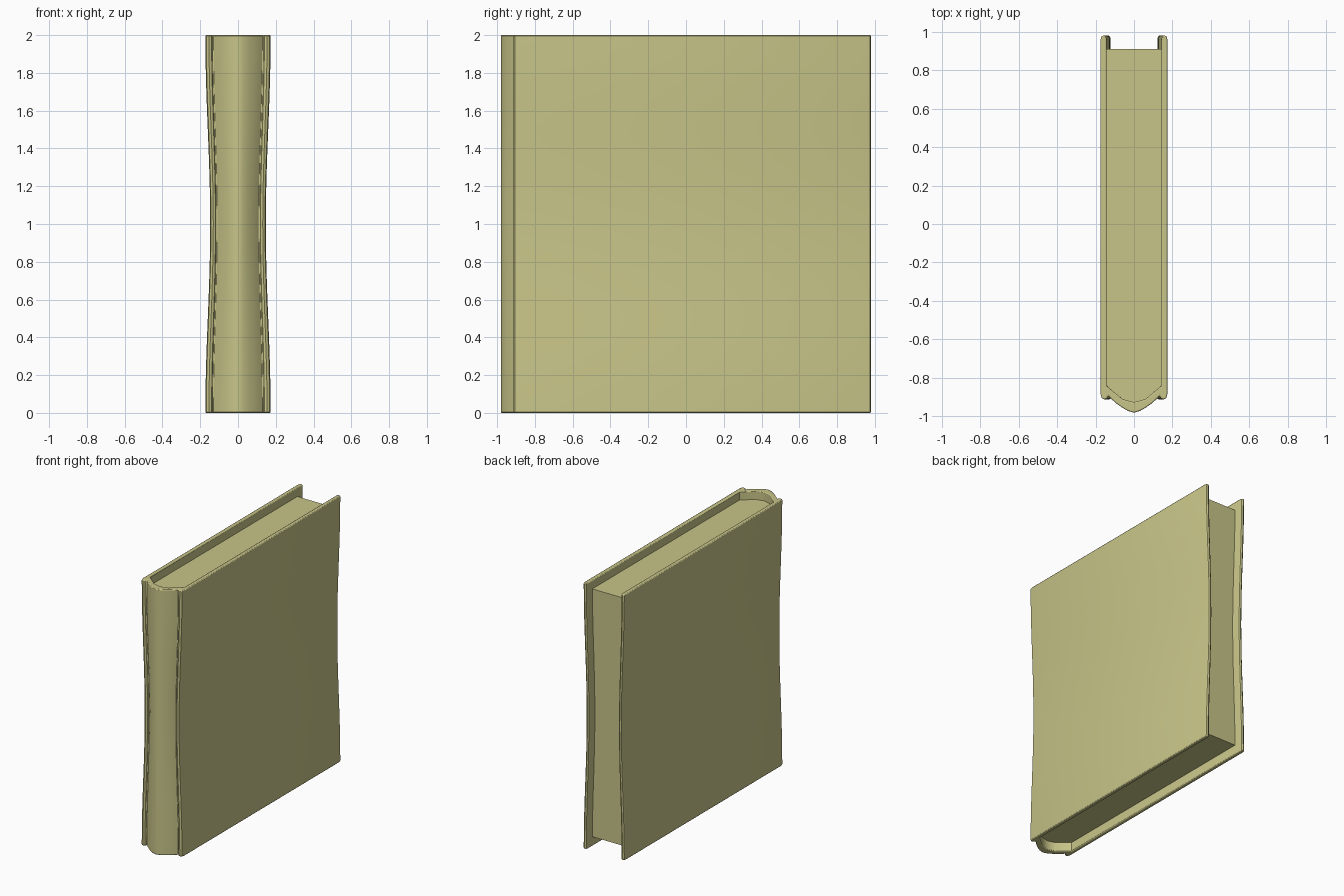
import bpy, bmesh, math

if "Cube" in bpy.data.objects:
    bpy.data.objects.remove(bpy.data.objects["Cube"])

mat = bpy.data.materials.new("olive_cream")
mat.diffuse_color = (0.58, 0.56, 0.25, 1)
mat.use_nodes = True
mat.node_tree.nodes["Principled BSDF"].inputs["Base Color"].default_value = mat.diffuse_color


def waist(z):
    # horizontal squeeze: full width at the ends, narrow at mid height
    return 1 - 0.15 * math.sin(math.pi * z / 2) ** 2


def mirrored(half):
    # first and last points may lie on the centre line
    return half + [(-x, y) for x, y in reversed(half) if x > 0]


def loft(name, profile, z0, z1, steps=16):
    bm = bmesh.new()
    rings = []
    for i in range(steps + 1):
        z = z0 + (z1 - z0) * i / steps
        rings.append([bm.verts.new((x * waist(z), y, z)) for x, y in profile])
    n = len(profile)
    for a, b in zip(rings, rings[1:]):
        for i in range(n):
            j = (i + 1) % n
            bm.faces.new((a[i], a[j], b[j], b[i]))
    bm.faces.new(rings[0][::-1])
    bm.faces.new(rings[-1])
    bmesh.ops.recalc_face_normals(bm, faces=bm.faces)
    me = bpy.data.meshes.new(name)
    bm.to_mesh(me)
    bm.free()
    ob = bpy.data.objects.new(name, me)
    bpy.context.collection.objects.link(ob)
    me.materials.append(mat)
    bpy.context.view_layer.objects.active = ob
    ob.select_set(True)
    bpy.ops.object.shade_smooth_by_angle(angle=math.radians(35))
    ob.select_set(False)
    return ob


# Cover: rounded spine, hinge groove and two boards in one wrap
outer = [(0, -0.98), (0.03, -0.972), (0.06, -0.955), (0.09, -0.934),
         (0.115, -0.912), (0.133, -0.893), (0.14, -0.906), (0.154, -0.912),
         (0.168, -0.905), (0.173, -0.885), (0.173, 0.962), (0.169, 0.975),
         (0.158, 0.98), (0.147, 0.975), (0.143, 0.962)]
inner = [(0.143, -0.84), (0.06, -0.91), (0, -0.926)]
half = outer + inner
cover = loft("cover", half + [(-x, y) for x, y in reversed(half) if x > 0], 0, 2)
bevel = cover.modifiers.new("soft_ends", "BEVEL")
bevel.width = 0.006
bevel.segments = 2
bevel.limit_method = "ANGLE"
bevel.angle_limit = math.radians(80)

# Page block: recessed at head, foot and fore edge
loft("pages", mirrored([(0, -0.928), (0.06, -0.912), (0.145, -0.842),
                        (0.145, 0.91)]), 0.07, 1.935)
